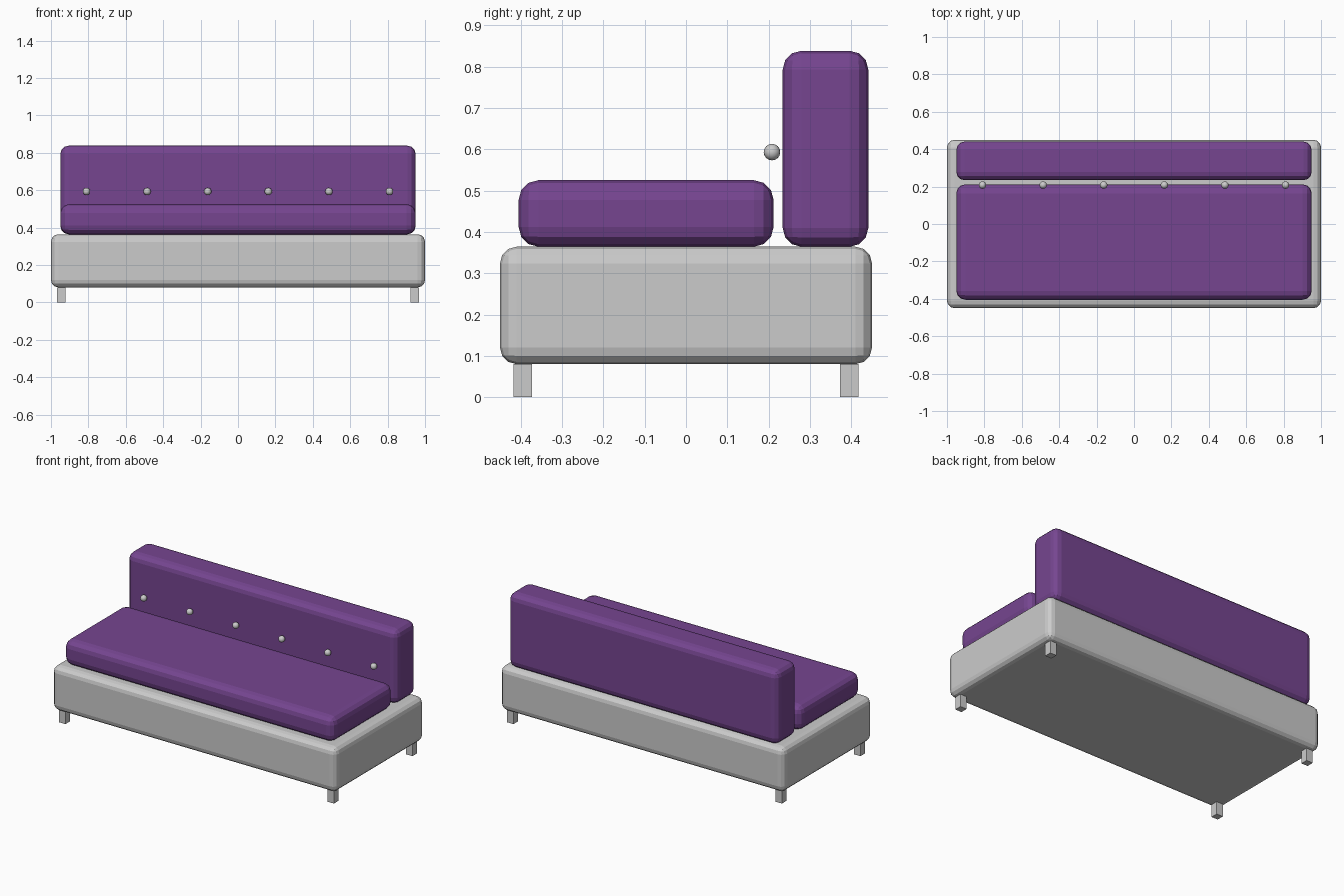
import bpy

if "Cube" in bpy.data.objects:
    bpy.data.objects.remove(bpy.data.objects["Cube"])

purple = bpy.data.materials.new("purple_fabric")
purple.diffuse_color = (0.18, 0.06, 0.28, 1)
purple.use_nodes = True
purple.node_tree.nodes["Principled BSDF"].inputs["Base Color"].default_value = purple.diffuse_color


def box(name, x, y, z, bevel=0, mat=None):
    """Box from (min, max) ranges, with optional rounded edges."""
    r = (x, y, z)
    bpy.ops.mesh.primitive_cube_add(size=1, location=[(a + b) / 2 for a, b in r])
    ob = bpy.context.object
    ob.name = name
    ob.scale = [b - a for a, b in r]
    bpy.ops.object.transform_apply(location=False, rotation=False, scale=True)
    if bevel:
        m = ob.modifiers.new("rounding", 'BEVEL')
        m.width = bevel
        m.segments = 3
    if mat:
        ob.data.materials.append(mat)
    return ob


# Base and cushions
box("base", (-1, 1), (-0.45, 0.45), (0.08, 0.364), 0.04)
box("seat_cushion", (-0.95, 0.95), (-0.405, 0.212), (0.364, 0.525), 0.048, purple)
box("back_cushion", (-0.95, 0.95), (0.234, 0.441), (0.364, 0.838), 0.045, purple)

# Four legs at the corners
for sx, side in ((-1, "left"), (1, "right")):
    for sy, end in ((-1, "front"), (1, "back")):
        cx, cy, h = sx * 0.945, sy * 0.395, 0.0225
        box(f"{end}_{side}_leg", (cx - h, cx + h), (cy - h, cy + h), (0, 0.08))

# Row of buttons in front of the back cushion
for i in range(6):
    bpy.ops.mesh.primitive_uv_sphere_add(segments=16, ring_count=8, radius=0.02,
                                         location=(-0.81 + i * 0.324, 0.208, 0.593))
    bpy.context.object.name = f"button_{i + 1}"
    bpy.ops.object.shade_smooth()
